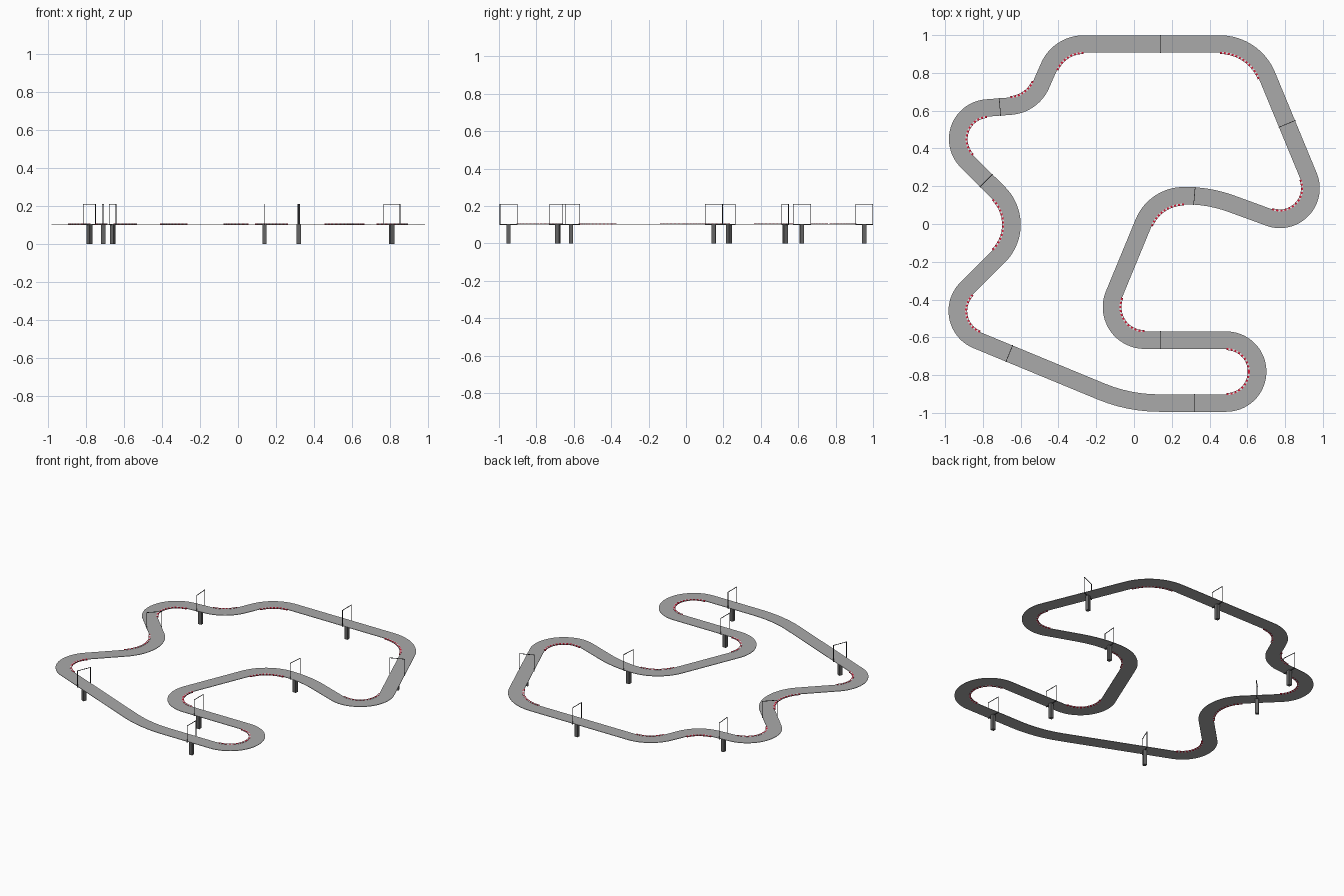
import bpy, bmesh, math
from mathutils import Vector, Matrix

if "Cube" in bpy.data.objects:
    bpy.data.objects.remove(bpy.data.objects["Cube"])

HALF = 0.046            # half the road width
Z0, Z1 = 0.102, 0.105   # road slab underside and top


def material(name, rgb):
    m = bpy.data.materials.new(name)
    m.diffuse_color = (*rgb, 1)
    m.use_nodes = True
    m.node_tree.nodes["Principled BSDF"].inputs["Base Color"].default_value = m.diffuse_color
    return m


ASPHALT = material("asphalt grey", (0.40, 0.40, 0.40))
RED = material("kerb red", (0.72, 0.01, 0.04))
WHITE = material("kerb white", (0.8, 0.8, 0.8))
CONCRETE = material("pier grey", (0.13, 0.13, 0.13))
STEEL = material("gantry dark", (0.04, 0.04, 0.045))


def finish(name, bm, mats):
    bmesh.ops.recalc_face_normals(bm, faces=bm.faces)
    me = bpy.data.meshes.new(name)
    bm.to_mesh(me)
    bm.free()
    for m in mats:
        me.materials.append(m)
    ob = bpy.data.objects.new(name, me)
    bpy.context.collection.objects.link(ob)
    return ob


def rot(v, a):
    return Vector((v.x * math.cos(a) - v.y * math.sin(a),
                   v.x * math.sin(a) + v.y * math.cos(a)))


def bridge(bm, rings, closed, mat=0):
    """Join rings of four vertices into a solid strip."""
    n = len(rings)
    for i in range(n if closed else n - 1):
        a, b = rings[i], rings[(i + 1) % n]
        for j in range(4):
            k = (j + 1) % 4
            bm.faces.new((a[j], a[k], b[k], b[j])).material_index = mat
    if not closed:
        for r in (rings[0], rings[-1]):
            bm.faces.new(r).material_index = mat


def ring(bm, p, q, z0, z1):
    return [bm.verts.new((v.x, v.y, z)) for v, z in ((p, z1), (q, z1), (q, z0), (p, z0))]


# Centreline: corner x, corner y, fillet radius, has kerb
CORNERS = [
    (-0.397, 0.953, 0.20, 1), (0.635, 0.953, 0.27, 1),
    (1.068, -0.094, 0.165, 1), (0.398, 0.15, 0.70, 0),
    (0.11, 0.15, 0.23, 1), (-0.206, -0.615, 0.175, 1),
    (0.655, -0.615, 0.166, 1), (0.655, -0.948, 0.166, 1),
    (-0.026, -0.948, 0.80, 0), (-1.064, -0.519, 0.167, 1),
    (-0.548, -0.003, 0.235, 1), (-1.14, 0.586, 0.165, 1),
    (-0.538, 0.633, 0.19, 1)]

path = []    # (point, left normal)
arcs = []    # (centre, start spoke, turn, radius)
for i, (x, y, r, kerb) in enumerate(CORNERS):
    a = Vector(CORNERS[i - 1][:2])
    b = Vector((x, y))
    c = Vector(CORNERS[(i + 1) % len(CORNERS)][:2])
    u, v = (b - a).normalized(), (c - b).normalized()
    turn = math.atan2(u.x * v.y - u.y * v.x, u.dot(v))
    s = 1 if turn > 0 else -1
    left = Vector((-u.y, u.x))
    start = b - u * r * math.tan(abs(turn) / 2)
    centre = start + left * s * r
    n = max(6, int(abs(turn) / math.radians(4)))
    for k in range(n + 1):
        th = turn * k / n
        p = centre - rot(left, th) * s * r
        if not path or (p - path[-1][0]).length > 0.003:
            path.append((p, rot(left, th)))
    if kerb:
        arcs.append((centre, left * -s, turn, r))

# Road slab
bm = bmesh.new()
bridge(bm, [ring(bm, p + n * HALF, p - n * HALF, Z0, Z1) for p, n in path], True)
finish("road_deck", bm, [ASPHALT])

# Red and white kerbs on the inside of the bends
for i, (c, spoke, turn, r) in enumerate(arcs):
    bm = bmesh.new()
    rin = r - HALF
    n = max(7, round(abs(turn) * rin / 0.011)) | 1
    for k in range(n):
        rings = []
        for e in (k, k + 1):
            d = rot(spoke, turn * e / n)
            rings.append(ring(bm, c + d * (rin - 0.007), c + d * (rin + 0.004), 0.100, 0.1065))
        bridge(bm, rings, False, k % 2)
    finish(f"kerb_{i + 1}", bm, [RED, WHITE])


def add_box(bm, frame, centre, size):
    m = frame @ Matrix.Translation(centre) @ Matrix.Diagonal((*size, 1))
    bmesh.ops.create_cube(bm, size=1, matrix=m)


def snap(pos):
    """Nearest centreline point and heading."""
    best = None
    for i in range(len(path)):
        a, b = path[i - 1][0], path[i][0]
        d = b - a
        t = min(1, max(0, (pos - a).dot(d) / d.length_squared))
        q = a + d * t
        if best is None or (q - pos).length < best[0]:
            best = ((q - pos).length, q, math.atan2(d.y, d.x))
    return best[1:]


# Piers under the road with a gantry above each
STATIONS = [(0.14, 0.953), (0.81, 0.53), (0.32, 0.15), (0.14, -0.615),
            (0.32, -0.948), (-0.66, -0.685), (-0.79, 0.222), (-0.71, 0.62)]
for i, st in enumerate(STATIONS):
    p, ang = snap(Vector(st))
    frame = Matrix.Translation((p.x, p.y, 0)) @ Matrix.Rotation(ang, 4, 'Z')
    bm = bmesh.new()
    add_box(bm, frame, (0, 0, 0.051), (0.022, 0.022, 0.102))
    finish(f"pier_{i + 1}", bm, [CONCRETE])
    bm = bmesh.new()
    for s in (-1, 1):
        add_box(bm, frame, (0, s * 0.0465, 0.1545), (0.003, 0.003, 0.109))
    add_box(bm, frame, (0, 0, 0.2085), (0.003, 0.096, 0.003))
    add_box(bm, frame, (0, 0, 0.1005), (0.005, 0.096, 0.004))
    finish(f"gantry_{i + 1}", bm, [STEEL])
